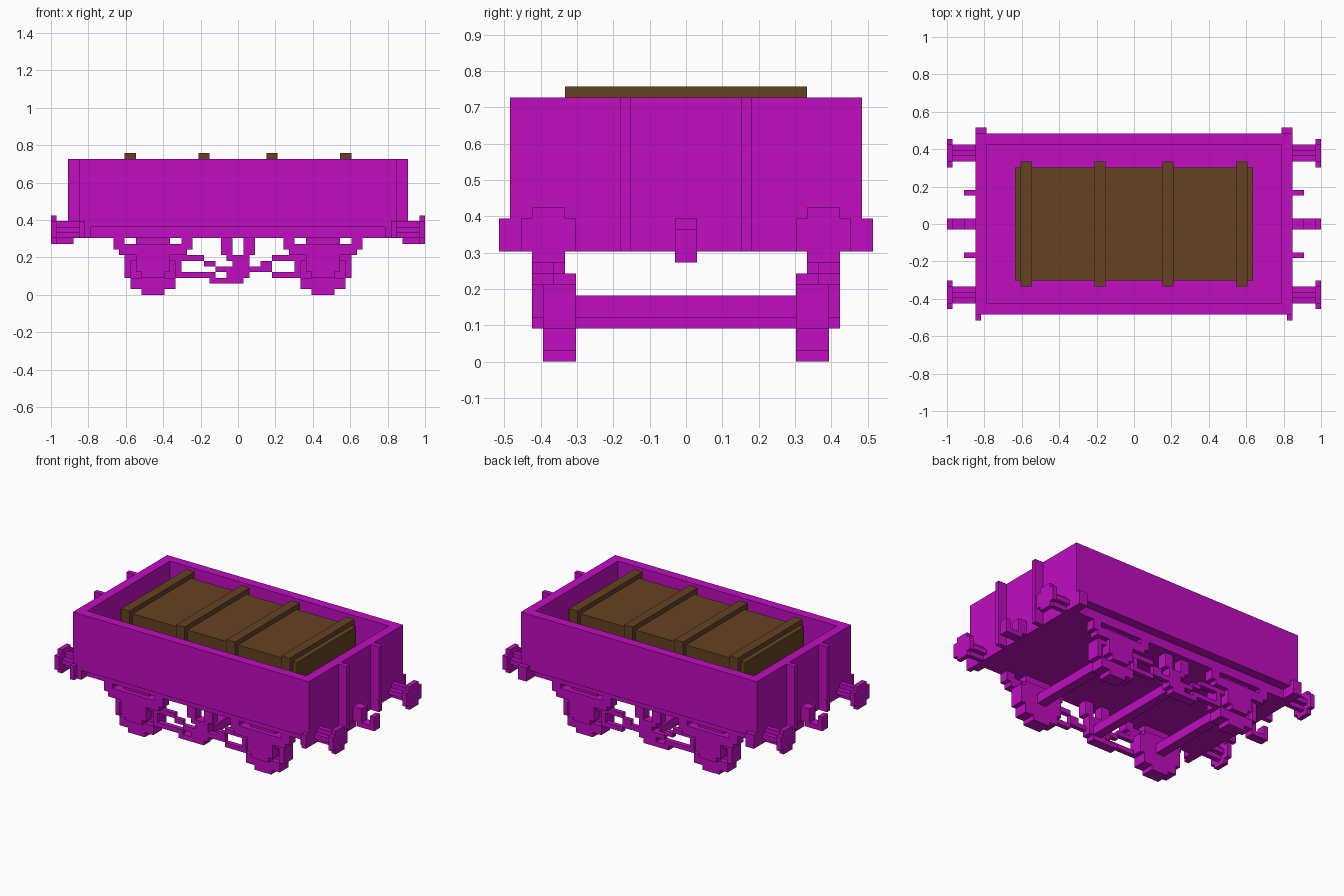
import bpy
import bmesh
from mathutils import Vector

cube = bpy.data.objects.get("Cube")
if cube:
    bpy.data.objects.remove(cube, do_unlink=True)

U = 2 / 66  # size of one block


def make_material(name, rgb):
    mat = bpy.data.materials.new(name)
    mat.use_nodes = True
    color = (*rgb, 1)
    mat.diffuse_color = color
    mat.node_tree.nodes["Principled BSDF"].inputs["Base Color"].default_value = color
    return mat


paint = make_material("magenta_paint", (0.53, 0.004, 0.53))
wood = make_material("brown_wood", (0.13, 0.055, 0.016))


def build(name, boxes, mat=paint, mirror_x=False, mirror_y=False):
    """Join boxes (x0, x1, y0, y1, z0, z1), given in blocks, into one object."""
    bm = bmesh.new()
    for x0, x1, y0, y1, z0, z1 in boxes:
        low, high = Vector((x0, y0, z0)) * U, Vector((x1, y1, z1)) * U
        for v in bmesh.ops.create_cube(bm, size=1)["verts"]:
            v.co = (low + high) / 2 + v.co * (high - low)
    mesh = bpy.data.meshes.new(name)
    bm.to_mesh(mesh)
    bm.free()
    mesh.materials.append(mat)
    obj = bpy.data.objects.new(name, mesh)
    bpy.context.collection.objects.link(obj)
    if mirror_x or mirror_y:
        mod = obj.modifiers.new("Mirror", 'MIRROR')
        mod.use_axis = (mirror_x, mirror_y, False)
        mod.use_mirror_merge = False
    return obj


# Open wagon body
build("side_walls", [(-28, 28, 14, 16, 12, 24)], mirror_y=True)
build("end_walls", [(26, 28, -14, 14, 10, 24)], mirror_x=True)
build("floor", [(-26, 26, -14, 14, 10, 12)])
build("end_posts", [(28, 30, 5, 6, 10, 24)], mirror_x=True, mirror_y=True)
build("end_beams", [(26, 28, 14, 17, 10, 13), (27, 28, -17, -14, 10, 13),
                    (26, 28, -16, -14, 10, 13)], mirror_x=True)

# Buffers with cross-shaped shafts and stepped heads
build("buffers", [(28, 32, 11, 14, 11, 12), (28, 32, 12, 13, 10, 13),
                  (32, 33, 10, 15, 10, 13), (32, 33, 11, 14, 9, 14)],
      mirror_x=True, mirror_y=True)

# Coupling hooks
build("coupling_hooks", [(28, 30, -1, 1, 10, 13), (29, 33, -1, 1, 9, 10),
                         (32, 33, -1, 1, 10, 12)], mirror_x=True)

# Wooden crate and its battens
build("crate", [(-21, 21, -10, 10, 12, 24)], wood)
battens = []
for x in (-20, -7, 5, 18):
    battens.append((x, x + 2, -11, 11, 24, 25))
    battens += [(x, x + 2, y, y + 1, 12, 24) for y in (-11, 10)]
build("crate_battens", battens, wood)

# Wheels: stacked rows of (half width, bottom, top)
AXLE = 15


def rows(profile, y0, y1):
    return [(AXLE - w, AXLE + w, y0, y1, z0, z1) for w, z0, z1 in profile]


build("wheels", rows([(2, 0, 1), (4, 1, 3), (5, 3, 7), (4, 7, 8)], 10, 12)
      + rows([(2, 0, 1), (4, 1, 3)], 12, 13), mirror_x=True, mirror_y=True)
build("axle_boxes", rows([(2, 3, 4), (3, 4, 7)], 12, 14),
      mirror_x=True, mirror_y=True)
build("axle_guards", rows([(5, 6, 7), (3, 7, 10)], 11, 13)
      + [(AXLE + s, AXLE + s + 1, 12, 13, 3, 8) for s in (-5, 4)],
      mirror_x=True, mirror_y=True)
build("leaf_springs", rows([(3, 6, 7), (6, 7, 8), (7, 8, 9)], 12, 14)
      + [(AXLE + s, AXLE + s + 2, 12, 14, 9, 10) for s in (-7, 5)],
      mirror_x=True, mirror_y=True)
build("axles", [(AXLE - 1, AXLE + 1, -10, 10, 4, 6)], mirror_x=True)

# Brake gear: hangers, hub, sloping rods and lower tie rods
build("brake_hangers", [(1, 3, 11, 13, 7, 10)], mirror_x=True, mirror_y=True)
build("brake_hub", [(-2, 2, 11, 13, 6, 7), (-1, 2, 11, 13, 5, 6),
                    (-2, 2, 11, 13, 3, 5), (-5, 1, 11, 13, 2, 3)], mirror_y=True)
build("brake_rods", [(-10, -6, 12, 13, 6, 7), (-6, -4, 12, 13, 5, 6),
                     (-4, -2, 12, 13, 4, 5), (-11, -4, 12, 13, 3, 4),
                     (2, 6, 12, 13, 4, 5), (4, 6, 12, 13, 5, 6),
                     (6, 10, 12, 13, 6, 7), (6, 11, 12, 13, 3, 4)], mirror_y=True)
build("brake_shaft", [(-1, 1, -11, 11, 3, 5)])
